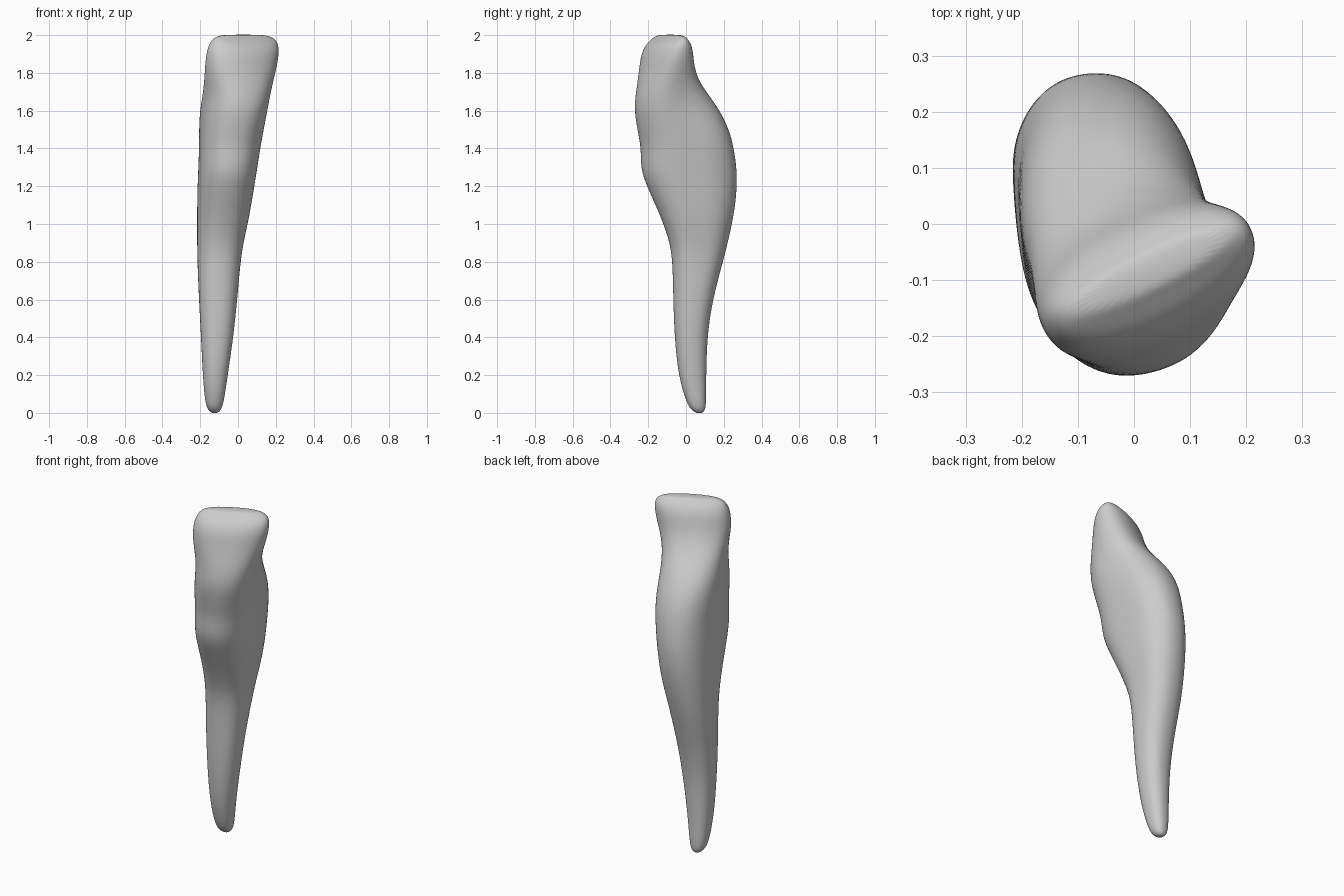
import bpy, bmesh, math

if "Cube" in bpy.data.objects:
    bpy.data.objects.remove(bpy.data.objects["Cube"])

# Section heights with the x and y extents of the tooth: z, x0, x1, y0, y1
SECTIONS = [
    (-0.002, -0.135, -0.112, 0.058, 0.085),
    (0.012, -0.157, -0.092, 0.032, 0.100),
    (0.05, -0.174, -0.076, 0.003, 0.107),
    (0.20, -0.186, -0.055, -0.041, 0.106),
    (0.40, -0.195, -0.025, -0.060, 0.111),
    (0.60, -0.206, -0.005, -0.067, 0.140),
    (0.80, -0.215, 0.013, -0.070, 0.195),
    (0.90, -0.216, 0.028, -0.085, 0.220),
    (1.00, -0.216, 0.051, -0.118, 0.243),
    (1.10, -0.216, 0.070, -0.160, 0.260),
    (1.20, -0.214, 0.086, -0.206, 0.269),
    (1.29, -0.210, 0.101, -0.240, 0.268),
    (1.40, -0.206, 0.117, -0.236, 0.253),
    (1.50, -0.206, 0.136, -0.256, 0.227),
    (1.60, -0.202, 0.155, -0.274, 0.180),
    (1.68, -0.187, 0.170, -0.267, 0.122),
    (1.76, -0.178, 0.187, -0.256, 0.066),
    (1.84, -0.173, 0.206, -0.246, 0.043),
    (1.91, -0.166, 0.217, -0.234, 0.037),
    (1.96, -0.150, 0.212, -0.206, 0.026),
    (1.988, -0.125, 0.185, -0.172, 0.002),
    (2.003, -0.085, 0.140, -0.145, -0.022),
]
SEG = 28


def smoothstep(a, b, t):
    t = max(0.0, min(1.0, (t - a) / (b - a)))
    return t * t * (3 - 2 * t)


def section(z, x0, x1, y0, y1):
    """Turned oval, flattened on its sides, fitted to the given extents."""
    w = smoothstep(1.4, 1.85, z)
    th = math.radians(4 + 23 * w)
    c, s = math.cos(th), math.sin(th)
    hx, hy = (x1 - x0) / 2, (y1 - y0) / 2
    total = hx * hx + hy * hy
    diff = (hy * hy - hx * hx) / math.cos(2 * th)
    a = math.sqrt(max((total - diff) / 2, 0.1 * total))
    b = math.sqrt(max((total + diff) / 2, 0.06 * total))
    flute = 0.05 * smoothstep(0.5, 0.9, z) * (1 - w)
    e = 2 / 2.25
    pts = []
    for i in range(SEG):
        t = 2 * math.pi * i / SEG
        u = math.copysign(abs(math.cos(t)) ** e, math.cos(t))
        v = math.copysign(abs(math.sin(t)) ** e, math.sin(t))
        u *= 1 - flute * math.exp(-(v / 0.4) ** 2)
        pts.append((a * u * c - b * v * s, a * u * s + b * v * c))
    lx, hx2 = min(p[0] for p in pts), max(p[0] for p in pts)
    ly, hy2 = min(p[1] for p in pts), max(p[1] for p in pts)
    g = 0.008  # allowance for subdivision shrinkage

    def fit(q, lo, hi, o0, o1):
        m, h = (o0 + o1) / 2, (o1 - o0) / 2 * (1 + g)
        return m + h * (2 * (q - lo) / (hi - lo) - 1)

    return [(fit(p[0], lx, hx2, x0, x1), fit(p[1], ly, hy2, y0, y1), z) for p in pts]


# Tooth: root and crown lofted as one continuous surface
bm = bmesh.new()
rings = [[bm.verts.new(p) for p in section(*row)] for row in SECTIONS]
for lo, hi in zip(rings, rings[1:]):
    for i in range(SEG):
        j = (i + 1) % SEG
        bm.faces.new((lo[i], lo[j], hi[j], hi[i]))
bm.faces.new(list(reversed(rings[0])))
bm.faces.new(rings[-1])
for f in bm.faces:
    f.smooth = True
bmesh.ops.recalc_face_normals(bm, faces=bm.faces)

mesh = bpy.data.meshes.new("incisor_tooth")
bm.to_mesh(mesh)
bm.free()
tooth = bpy.data.objects.new("incisor_tooth", mesh)
bpy.context.collection.objects.link(tooth)
sub = tooth.modifiers.new("smooth_surface", 'SUBSURF')
sub.levels = sub.render_levels = 2
